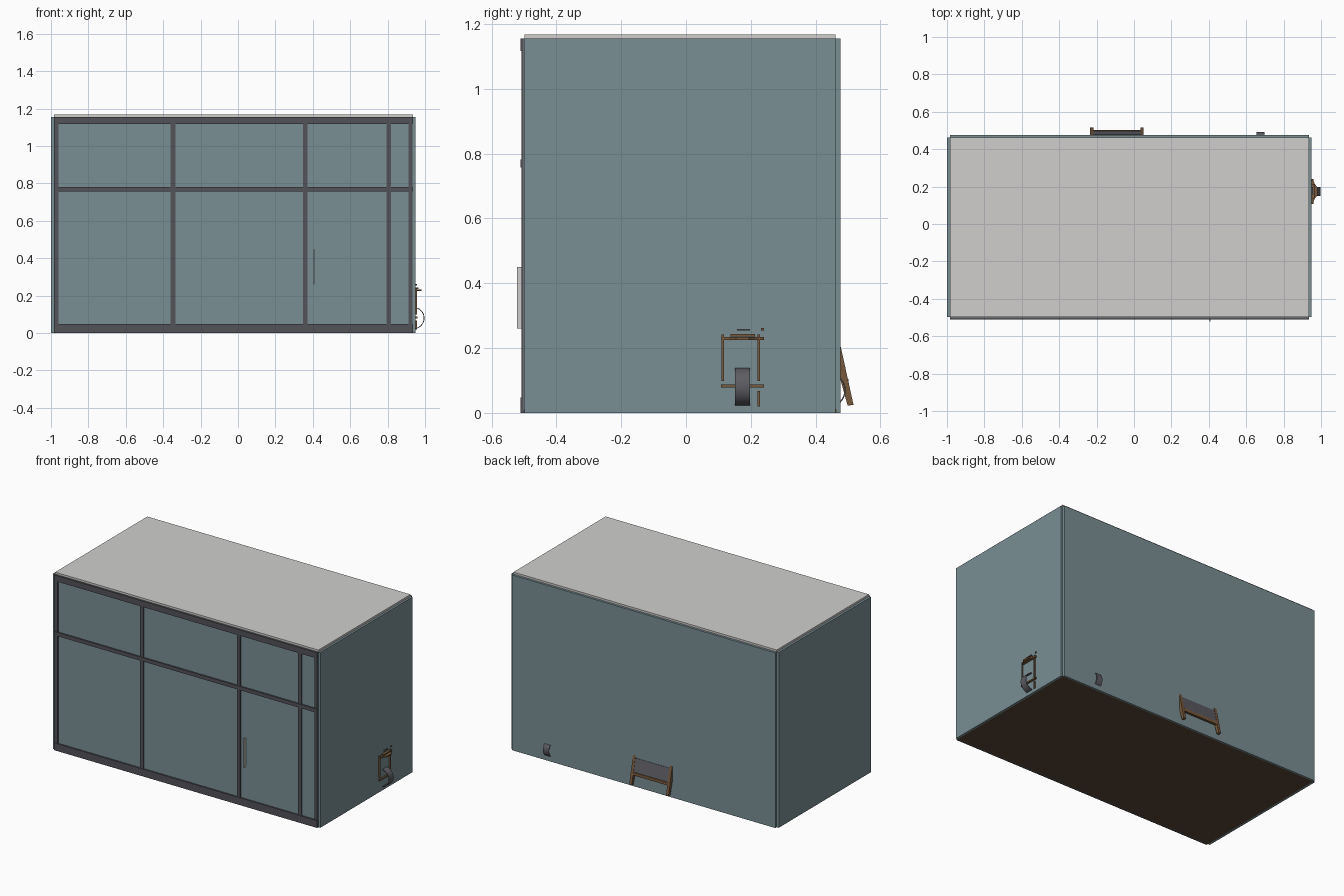
import bpy, bmesh, math
from mathutils import Vector

if "Cube" in bpy.data.objects:
    bpy.data.objects.remove(bpy.data.objects["Cube"], do_unlink=True)


def material(name, rgb):
    lin = [((c / 255 + 0.055) / 1.055) ** 2.4 for c in rgb] + [1]
    m = bpy.data.materials.new(name)
    m.use_nodes = True
    m.diffuse_color = lin
    m.node_tree.nodes["Principled BSDF"].inputs["Base Color"].default_value = lin
    return m


GLASS = material("blue grey wall", (122, 143, 148))
FRAME = material("dark frame", (84, 82, 88))
ROOF = material("pale grey", (208, 207, 205))
WOOD = material("brown wood", (118, 88, 60))
FLOOR = material("dark wood floor", (92, 72, 56))
CUSHION = material("charcoal cushion", (92, 92, 98))


def finish(name, bm, mat):
    bmesh.ops.recalc_face_normals(bm, faces=bm.faces)
    me = bpy.data.meshes.new(name)
    bm.to_mesh(me)
    bm.free()
    me.materials.append(mat)
    ob = bpy.data.objects.new(name, me)
    bpy.context.collection.objects.link(ob)
    return ob


def box(name, x, y, z, mat):
    """Box from three (min, max) ranges."""
    bm = bmesh.new()
    bmesh.ops.create_cube(bm, size=1)
    for v in bm.verts:
        v.co = [r[0] + (c + 0.5) * (r[1] - r[0]) for c, r in zip(v.co, (x, y, z))]
    return finish(name, bm, mat)


def prism(name, points, offset, mat):
    """Extrude a flat outline along an offset."""
    bm = bmesh.new()
    face = bm.faces.new([bm.verts.new(p) for p in points])
    new = bmesh.ops.extrude_face_region(bm, geom=[face])["geom"]
    verts = [g for g in new if isinstance(g, bmesh.types.BMVert)]
    bmesh.ops.translate(bm, verts=verts, vec=Vector(offset))
    return finish(name, bm, mat)


def hoop(name, centre, out, axis, radius, width, mat):
    """Thin half hoop bulging along 'out', spanning 'width' along 'axis'."""
    c, o, a = Vector(centre), Vector(out), Vector(axis)
    ring = []
    for r, sign in ((radius, 1), (radius - 0.004, -1)):
        for i in range(17):
            t = sign * math.pi * (i / 16 - 0.5)
            ring.append(c + o * r * math.cos(t) + Vector((0, 0, r * math.sin(t))) - a * width / 2)
    ob = prism(name, ring, a * width, mat)
    for p in ob.data.polygons:
        p.use_smooth = abs(p.normal.dot(a)) < 0.5
    ob.data.set_sharp_from_angle(angle=math.radians(35))


# Room shell
TOP = 1.155
box("floor", (-0.985, 0.935), (-0.498, 0.465), (0, 0.012), FLOOR)
box("left_wall", (0.935, 0.949), (-0.498, 0.462), (0, TOP), GLASS)
box("right_wall", (-1.0, -0.985), (-0.498, 0.462), (0, TOP), GLASS)
box("back_wall", (-0.985, 0.935), (0.462, 0.477), (0, TOP), GLASS)
box("front_glass", (-0.985, 0.935), (-0.501, -0.49), (0.01, TOP), GLASS)
box("roof", (-0.985, 0.935), (-0.498, 0.462), (TOP - 0.01, 1.168), ROOF)

# Front frame
for i, (a, b) in enumerate(((-0.985, -0.959), (-0.36, -0.335), (0.348, 0.371),
                            (0.795, 0.819), (0.912, 0.932))):
    box(f"mullion_{i + 1}", (a, b), (-0.508, -0.497), (0, TOP), FRAME)
for name, a, b in (("bottom_rail", 0, 0.048), ("middle_rail", 0.758, 0.782), ("top_rail", 1.117, TOP)):
    box(name, (-0.985, 0.935), (-0.511, -0.497), (a, b), FRAME)
box("door_handle", (0.403, 0.408), (-0.522, -0.5), (0.26, 0.45), ROOF)

# Bench end showing at the back
side = ((0.477, 0.207), (0.517, 0.025), (0.499, 0.022), (0.47, 0.127))
for name, x in (("bench_leg_right", -0.234), ("bench_leg_left", 0.034)):
    prism(name, [(x, y, z) for y, z in side], (0.018, 0, 0), WOOD)
back = ((0.474, 0.19), (0.479, 0.19), (0.498, 0.105), (0.485, 0.105))
prism("bench_back", [(-0.216, y, z) for y, z in back], (0.25, 0, 0), CUSHION)
box("bench_rail", (-0.216, 0.034), (0.487, 0.502), (0.085, 0.105), WOOD)
hoop("back_hoop", (0.677, 0.44, 0.07), (0, 1, 0), (1, 0, 0), 0.053, 0.042, CUSHION)

# Chair showing at the side
plan = ((0.945, 0.108), (0.956, 0.108), (0.966, 0.135), (0.982, 0.155),
        (0.982, 0.195), (0.966, 0.215), (0.956, 0.24), (0.945, 0.24))
prism("chair_rim", [(x, y, 0.225) for x, y in plan], (0, 0, 0.009), WOOD)
box("chair_seat", (0.945, 0.965), (0.137, 0.213), (0.236, 0.243), WOOD)
box("chair_cushion", (0.945, 0.957), (0.158, 0.197), (0.255, 0.259), CUSHION)
box("chair_knob", (0.945, 0.956), (0.232, 0.24), (0.254, 0.262), WOOD)
box("chair_stretcher", (0.945, 0.96), (0.108, 0.24), (0.079, 0.088), WOOD)
for name, y, z in (("chair_post_front", (0.11, 0.117), (0.098, 0.242)),
                   ("chair_post_back", (0.22, 0.229), (0.098, 0.242)),
                   ("chair_foot_back", (0.22, 0.229), (0.02, 0.068))):
    box(name, (0.945, 0.957), y, z, WOOD)
hoop("chair_hoop", (0.938, 0.174, 0.08), (1, 0, 0), (0, 1, 0), 0.059, 0.047, CUSHION)
